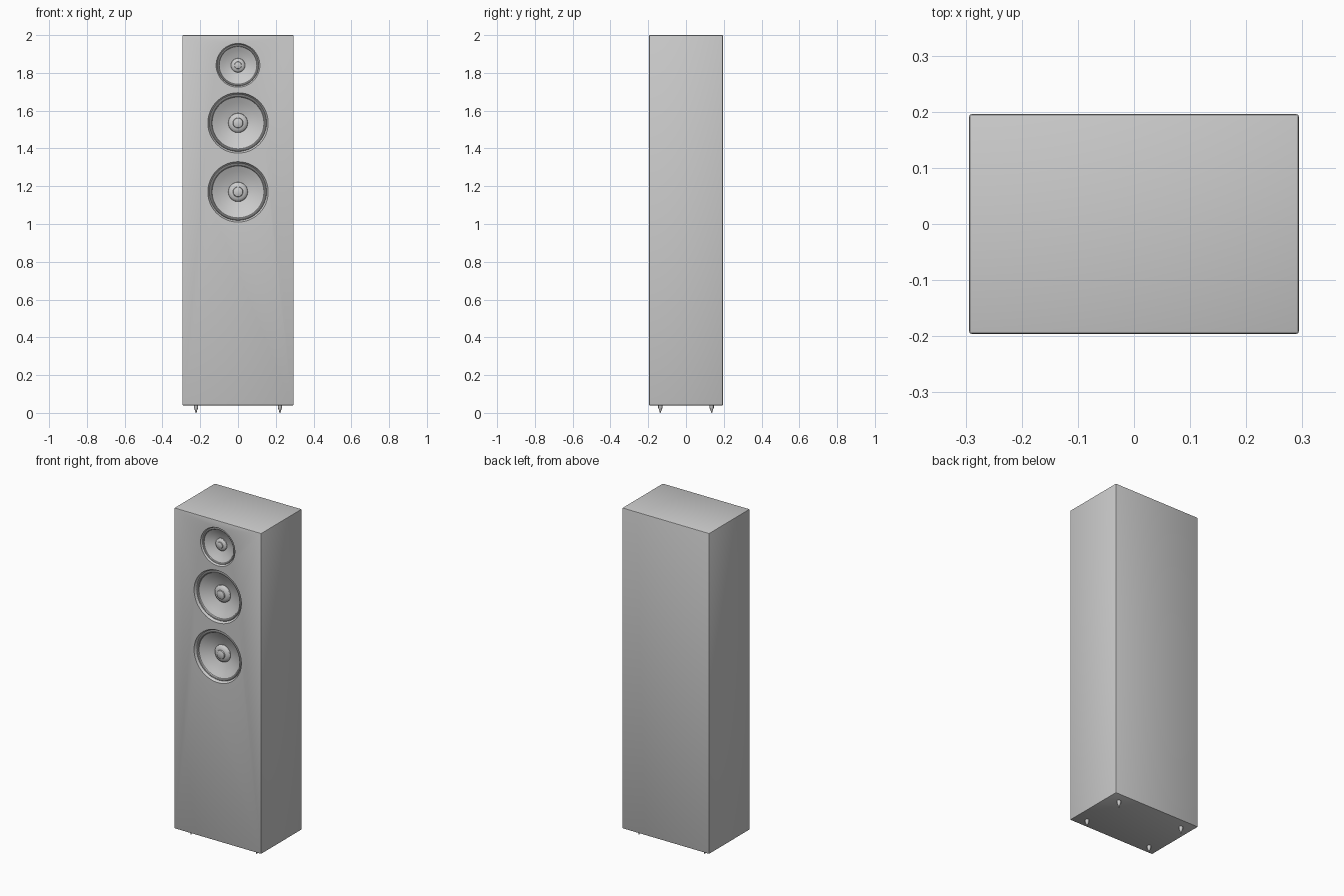
import bpy, bmesh, math
from mathutils import Matrix, Vector

if "Cube" in bpy.data.objects:
    bpy.data.objects.remove(bpy.data.objects["Cube"])

FRONT = -0.196


def finish(bm, name, angle=30):
    bmesh.ops.remove_doubles(bm, verts=bm.verts, dist=1e-5)
    bmesh.ops.recalc_face_normals(bm, faces=bm.faces)
    me = bpy.data.meshes.new(name)
    bm.to_mesh(me)
    bm.free()
    ob = bpy.data.objects.new(name, me)
    bpy.context.collection.objects.link(ob)
    smooth(ob, angle)
    return ob


def smooth(ob, angle=30):
    bpy.ops.object.select_all(action='DESELECT')
    ob.select_set(True)
    bpy.context.view_layer.objects.active = ob
    bpy.ops.object.shade_smooth_by_angle(angle=math.radians(angle))


def lathe(name, profile, sides, matrix):
    """Revolve (radius, height) points around local z, then place."""
    bm = bmesh.new()
    verts = [bm.verts.new((r, 0, h)) for r, h in profile]
    edges = [bm.edges.new(p) for p in zip(verts, verts[1:])]
    bmesh.ops.spin(bm, geom=verts + edges, axis=(0, 0, 1), cent=(0, 0, 0),
                   angle=2 * math.pi, steps=sides, use_merge=True)
    bm.transform(matrix)
    return finish(bm, name)


# Cabinet with slightly rounded edges
bm = bmesh.new()
bmesh.ops.create_cube(bm, size=1)
bm.transform(Matrix.Translation((0, 0, 1.02)) @ Matrix.Diagonal((0.588, 0.392, 1.96, 1)))
bmesh.ops.bevel(bm, geom=bm.edges[:], offset=0.005, segments=2, profile=0.5, affect='EDGES')
cabinet = finish(bm, "cabinet")

# Drivers: (radius, height) profiles for a unit-size woofer, height is outward
pocket = [(0, 0.03), (0.16, 0.03), (0.16, -0.003), (0.151, -0.017),
          (0.135, -0.02), (0.05, -0.056), (0, -0.056)]
surround = [(0.16, 0), (0.157, -0.006), (0.151, -0.014), (0.148, -0.009),
            (0.144, -0.008), (0.14, -0.010), (0.137, -0.016)]
cone = [(0.137, -0.016), (0.11, -0.030), (0.08, -0.043), (0.05, -0.052)]
cap = [(0.052, -0.052), (0.051, -0.045), (0.046, -0.039), (0.036, -0.034),
       (0.027, -0.032), (0.025, -0.026), (0.015, -0.022), (0, -0.021)]

for name, z, scale in (("tweeter", 1.84, 0.725), ("upper_woofer", 1.535, 1), ("lower_woofer", 1.17, 1)):
    place = (Matrix.Translation((0, FRONT, z)) @ Matrix.Rotation(math.pi / 2, 4, 'X')
             @ Matrix.Scale(scale, 4))
    cutter = lathe(name + "_cutter", pocket, 48, place)
    cutter.hide_render = True
    cut = cabinet.modifiers.new(name, 'BOOLEAN')
    cut.operation, cut.solver, cut.object = 'DIFFERENCE', 'EXACT', cutter
    bpy.context.view_layer.objects.active = cabinet
    bpy.ops.object.modifier_apply(modifier=cut.name)
    bpy.data.objects.remove(cutter)
    lathe(name + "_surround", surround, 48, place)
    lathe(name + "_cone", cone, 48, place)
    lathe(name + "_dust_cap", cap, 32, place)
smooth(cabinet)

# Four spiked feet
spike = [(0, 0.042), (0.011, 0.042), (0.011, 0.026), (0.008, 0.02), (0.002, 0), (0, 0)]
for sx in (-1, 1):
    for sy in (-1, 1):
        lathe("spike_foot", spike, 16, Matrix.Translation((0.222 * sx, 0.136 * sy, 0)))
